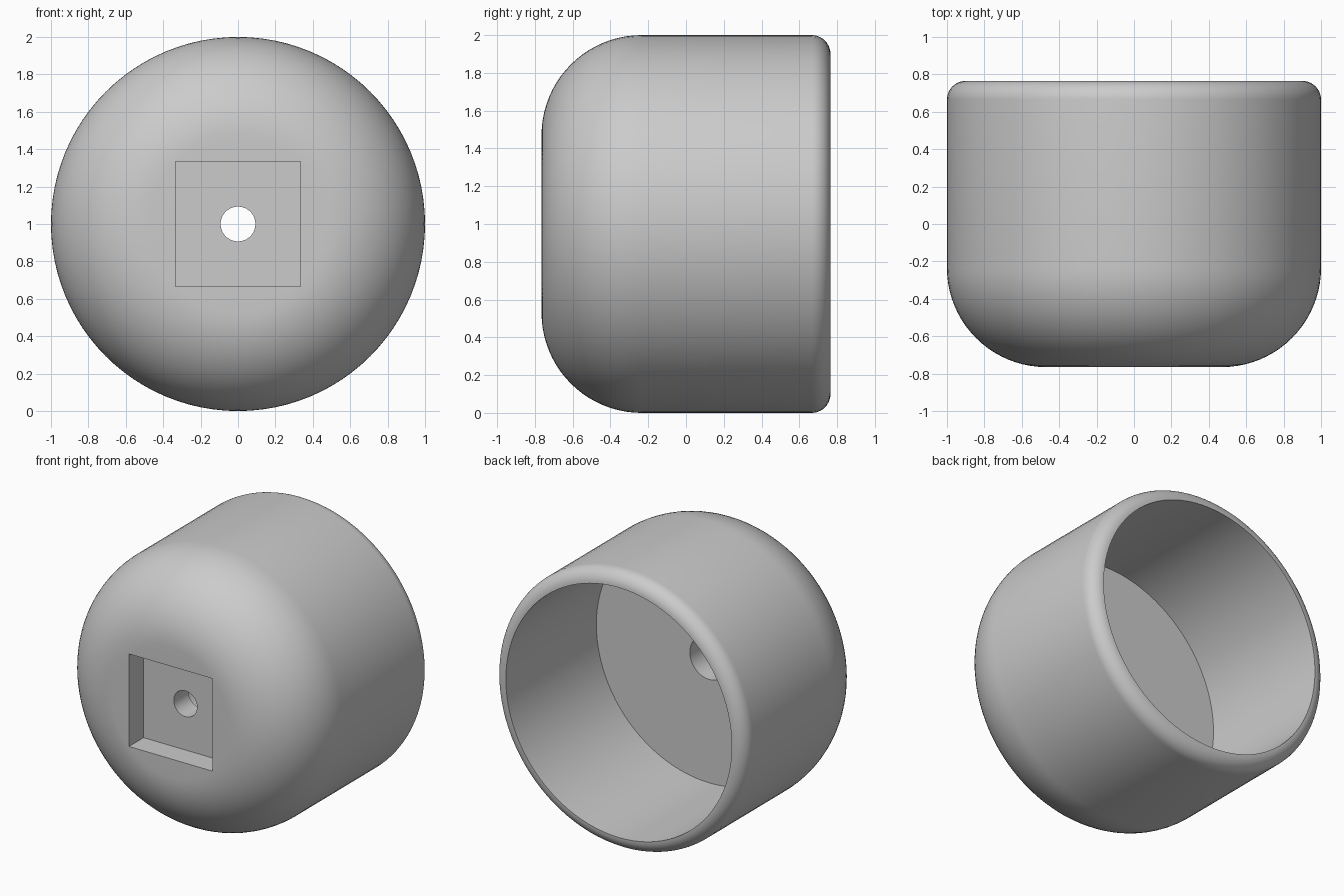
import bpy, bmesh, math

if "Cube" in bpy.data.objects:
    bpy.data.objects.remove(bpy.data.objects["Cube"])

SEGMENTS = 96
FRONT, BACK = -0.765, 0.765
WALL, STEP = 0.5, 1 / 6          # front wall thickness, socket and counterbore depth
R_FRONT, R_BACK = 0.53, 0.10     # outer edge roundings

grey = bpy.data.materials.new("grey")
grey.diffuse_color = (0.6, 0.6, 0.6, 1)
grey.use_nodes = True
grey.node_tree.nodes["Principled BSDF"].inputs["Base Color"].default_value = grey.diffuse_color


def arc(r, y, radius, a0, a1, steps):
    """Points (radius from axis, y) along a rounding."""
    pts = []
    for i in range(steps + 1):
        a = math.radians(a0 + (a1 - a0) * i / steps)
        pts.append((r + radius * math.cos(a), y + radius * math.sin(a)))
    return pts


def lathe(name, profile):
    """Revolve a closed (radius, y) profile around the y axis through z = 1."""
    bm = bmesh.new()
    rings = []
    for i in range(SEGMENTS):
        t = 2 * math.pi * i / SEGMENTS
        rings.append([bm.verts.new((r * math.cos(t), y, 1 + r * math.sin(t)))
                      for r, y in profile])
    n = len(profile)
    for i in range(SEGMENTS):
        a, b = rings[i], rings[(i + 1) % SEGMENTS]
        for j in range(n):
            k = (j + 1) % n
            bm.faces.new((a[j], a[k], b[k], b[j]))
    bmesh.ops.recalc_face_normals(bm, faces=bm.faces)
    mesh = bpy.data.meshes.new(name)
    bm.to_mesh(mesh)
    bm.free()
    obj = bpy.data.objects.new(name, mesh)
    bpy.context.collection.objects.link(obj)
    mesh.materials.append(grey)
    return obj


# Cup: rounded outside, open back, stepped hole through the front wall
profile = [(0.093, FRONT)]
profile += arc(1 - R_FRONT, FRONT + R_FRONT, R_FRONT, -90, 0, 20)
profile += arc(1 - R_BACK, BACK - R_BACK, R_BACK, 0, 90, 10)
floor = FRONT + WALL
profile += [(0.90, floor), (0.155, floor),
            (0.155, floor - STEP), (0.093, floor - STEP)]
cup = lathe("cup", profile)

# Square socket cut into the front
bpy.ops.mesh.primitive_cube_add(size=1, location=(0, FRONT, 1))
cutter = bpy.context.object
cutter.name = "socket_cutter"
cutter.scale = (2 / 3, 2 * STEP, 2 / 3)
cutter.hide_render = True

cut = cup.modifiers.new("socket", "BOOLEAN")
cut.operation = "DIFFERENCE"
cut.solver = "EXACT"
cut.object = cutter
bpy.ops.object.select_all(action="DESELECT")
cup.select_set(True)
bpy.context.view_layer.objects.active = cup
bpy.ops.object.modifier_apply(modifier=cut.name)
bpy.data.objects.remove(cutter)

bpy.ops.object.shade_smooth_by_angle(angle=math.radians(30))
